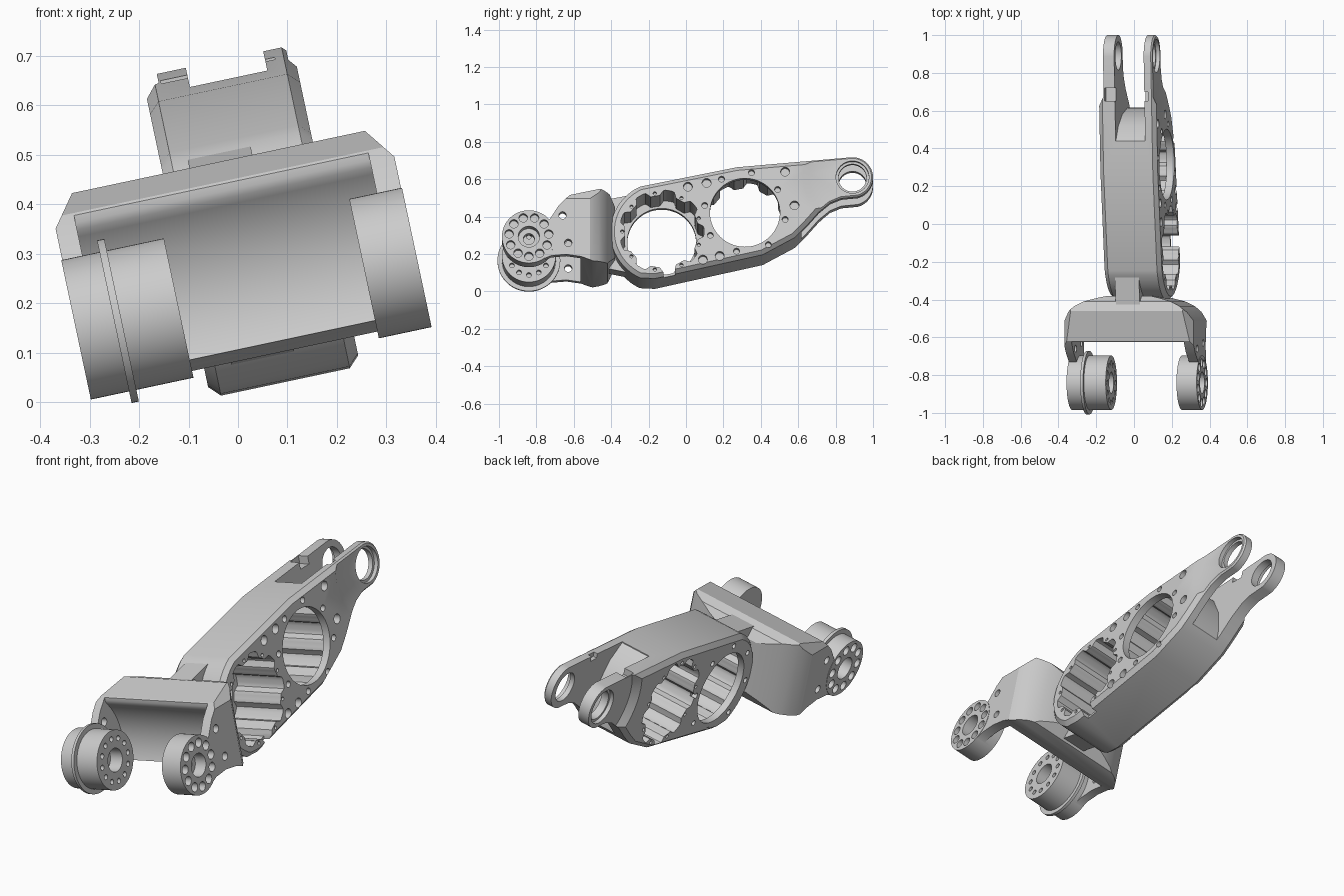
import bpy, bmesh, math
from mathutils import Matrix

if "Cube" in bpy.data.objects:
    bpy.data.objects.remove(bpy.data.objects["Cube"])

# whole assembly is modelled upright (u, y, w) and then rolled about the y axis
ROLL = Matrix.Translation((0, 0, 0.3)) @ Matrix.Rotation(math.radians(-12), 4, 'Y')
MAPS = {'side': lambda a, b, d: (d, a, b),    # (y, w) extruded along u
        'plan': lambda a, b, d: (a, b, d),    # (u, y) extruded along w
        'front': lambda a, b, d: (a, d, b)}   # (u, w) extruded along y


def arc(cy, cz, r, a0, a1, n):
    return [(cy + r * math.cos(math.radians(a0 + (a1 - a0) * i / n)),
             cz + r * math.sin(math.radians(a0 + (a1 - a0) * i / n))) for i in range(n + 1)]


def circle(cy, cz, r, n=64):
    return arc(cy, cz, r, 0, 360, n)[:-1]


def solids(name, parts, view='side'):
    """One object from several lofted prisms: (points, start, end[, end points])."""
    bm = bmesh.new()
    f = MAPS[view]
    for p in parts:
        pts, d0, d1 = p[:3]
        end = p[3] if len(p) > 3 else pts
        a = [bm.verts.new(f(x, y, d0)) for x, y in pts]
        b = [bm.verts.new(f(x, y, d1)) for x, y in end]
        bm.faces.new(a)
        bm.faces.new(b[::-1])
        n = len(a)
        for i in range(n):
            bm.faces.new((a[i], b[i], b[(i + 1) % n], a[(i + 1) % n]))
    bmesh.ops.recalc_face_normals(bm, faces=bm.faces)
    me = bpy.data.meshes.new(name)
    bm.to_mesh(me)
    bm.free()
    ob = bpy.data.objects.new(name, me)
    bpy.context.collection.objects.link(ob)
    return ob


def apply(ob, mod):
    bpy.context.view_layer.objects.active = ob
    bpy.ops.object.modifier_apply(modifier=mod.name)


def boolean(ob, op, parts, view='side'):
    tool = solids('cutter', parts, view)
    tool.hide_render = True
    m = ob.modifiers.new('bool', 'BOOLEAN')
    m.operation, m.solver, m.object = op, 'EXACT', tool
    apply(ob, m)
    bpy.data.objects.remove(tool)


def bevel(ob, width, angle=60):
    m = ob.modifiers.new('bevel', 'BEVEL')
    m.width, m.segments, m.limit_method = width, 1, 'ANGLE'
    m.angle_limit, m.use_clamp_overlap = math.radians(angle), False
    apply(ob, m)


def finish(ob):
    ob.data.transform(ROLL)
    bpy.ops.object.select_all(action='DESELECT')
    ob.select_set(True)
    bpy.context.view_layer.objects.active = ob
    bpy.ops.object.shade_smooth_by_angle(angle=math.radians(28))


def ring(cy, cz, R, n, r, d0, d1, phase=0):
    return [(circle(y, z, r, 16), d0, d1)
            for y, z in arc(cy, cz, R, phase, phase + 360, n)[:-1]]


# ---------- long link body ----------
L, R = -0.115, 0.195                     # left and right faces
H1, H2, EYE = (-0.13, -0.02), (0.315, 0.083), (0.89, 0.28)
outline = (arc(*H1, 0.275, 115, 245, 22)
           + [(-0.166, -0.273), (0.41, -0.143), (0.58, -0.05), (0.64, 0.01),
              (0.71, 0.09), (0.77, 0.14), (0.83, 0.165)]
           + arc(*EYE, 0.11, 285, 452, 22) + [(0.27, 0.335)])
body = solids('link_body', [(outline, L, R)])
bevel(body, 0.022)

# clevis slot between the two eye arms
slot = [(0.44, 0.5), (0.44, 0.345), (0.52, 0.28), (0.58, 0.18), (0.615, 0.05),
        (0.62, -0.2), (1.1, -0.2), (1.1, 0.5)]
boolean(body, 'DIFFERENCE', [(slot, -0.025, 0.135)])
# thinned eye faces with a sloped round step
boolean(body, 'DIFFERENCE', [
    (circle(*EYE, 0.235), R - 0.014, R + 0.01, circle(*EYE, 0.285)),
    (circle(*EYE, 0.235), L + 0.03, L - 0.01, circle(*EYE, 0.285))])
# eye bores with counterbores
boolean(body, 'DIFFERENCE', [(circle(*EYE, 0.075), -0.3, 0.4)])
boolean(body, 'DIFFERENCE', [(circle(*EYE, 0.088), 0.16, 0.4),
                             (circle(*EYE, 0.088), -0.3, -0.065)])


# ribbed motor pockets, one from each side, and their through bores
def scallop(c, n=9):
    pts = []
    for i in range(144):
        t = 2 * math.pi * i / 144
        r = 0.211 + 0.015 * max(-1, min(1, 2.2 * math.cos(n * t)))
        pts.append((c[0] + r * math.cos(t), c[1] + r * math.sin(t)))
    return pts


boolean(body, 'DIFFERENCE', [(scallop(H1), -0.08, 0.4)])
boolean(body, 'DIFFERENCE', [(scallop(H2), -0.4, 0.155)])
boolean(body, 'DIFFERENCE', [(circle(*H1, 0.184, 80), -0.4, 0.4),
                             (circle(*H2, 0.187, 80), -0.4, 0.4)])
# bolt holes: right face pattern, left ring, rib screws
big = [(.01, .56), (.11, .58), (.53, .64), (.58, .46), (.18, .19), (.09, .17)]
small = [(.19, .60), (.35, .635), (.49, .545), (.53, .385), (.44, .25), (.27, .215),
         (.13, .30), (.10, .46)]
holes = [(circle(y, (z - .34) / .978, r, 20), R - 0.035, R + 0.05)
         for group, r in ((big, 0.024), (small, 0.016)) for y, z in group]
holes += ring(*H1, 0.222, 8, 0.014, L - 0.05, L + 0.025, 12)
holes += ring(*H1, 0.211, 9, 0.009, R - 0.03, R + 0.05, 20)
holes += ring(*H2, 0.211, 9, 0.009, L - 0.05, L + 0.03, 20)
boolean(body, 'DIFFERENCE', holes)


# cable notches: pocket wall and the inner top edges of the arms
def box(y0, y1, w0, w1):
    return [(y0, w0), (y1, w0), (y1, w1), (y0, w1)]


boolean(body, 'DIFFERENCE', [(box(-0.12, -0.06, -0.32, -0.18), 0.145, 0.3),
                             (box(0.65, 0.72, 0.335, 0.5), -0.08, 0.0),
                             (box(0.65, 0.70, 0.345, 0.5), 0.1, 0.155)])
finish(body)

# ---------- neck joining body and yoke ----------
neck = solids('neck', [([(-0.45, 0.175), (-0.27, 0.21), (-0.37, 0.1), (-0.37, -0.1),
                         (-0.28, -0.225), (-0.45, -0.19)], -0.06, 0.07)])
finish(neck)

# ---------- front yoke ----------
PIV = (-0.84, -0.082)
side = (arc(*PIV, 0.142, 40, 300, 40)
        + [(-0.72, -0.185), (-0.64, -0.178), (-0.56, -0.19), (-0.5, -0.212), (-0.42, -0.208),
           (-0.38, -0.15), (-0.38, 0.13), (-0.41, 0.175), (-0.46, 0.19), (-0.62, 0.15),
           (-0.68, 0.09), (-0.715, 0.035)])
yoke = solids('yoke', [(side, -0.35, 0.35)])
# rounded back corners in plan, chamfered shoulders from the front
half = [(0.36, -1.1), (0.36, -0.53), (0.345, -0.505), (0.32, -0.465), (0.285, -0.435),
        (0.235, -0.41), (0.17, -0.392), (0.09, -0.375)]
boolean(yoke, 'INTERSECT', [(half + [(-u, y) for u, y in half[::-1]], -0.5, 0.5)], 'plan')
hull = [(0.37, -0.4), (0.37, 0.10), (0.295, 0.20), (0.295, 0.3)]
boolean(yoke, 'INTERSECT', [(hull + [(-u, w) for u, w in hull[::-1]], -1.2, 0)], 'front')
# swept clearance between the arms, concave around the pivot axis
clear = arc(*PIV, 0.295, -45, 42, 24) + [(-0.625, 0.13), (-0.625, 0.4), (-1.2, 0.4), (-1.2, -0.4),
                                         (-0.63, -0.4)]
w0, w1 = [(y - 0.01, w) for y, w in clear], clear
boolean(yoke, 'DIFFERENCE', [(w1, -0.308, 0.3)])
# pivot bosses and flange
boolean(yoke, 'UNION', [(circle(*PIV, 0.144), -0.352, -0.14)])
boolean(yoke, 'UNION', [(circle(*PIV, 0.144), 0.243, 0.352)])
boolean(yoke, 'UNION', [(circle(*PIV, 0.168), -0.273, -0.258)])
# bolt circles, centre bores and arm screws
cuts = [(circle(*PIV, 0.057, 40), -0.21, 0.0), (circle(*PIV, 0.057, 40), 0.29, 0.5),
        (circle(*PIV, 0.057, 40), -0.5, -0.29)]
cuts += ring(*PIV, 0.105, 12, 0.013, -0.17, 0.0)
cuts += ring(*PIV, 0.107, 11, 0.023, 0.317, 0.5, 8)
cuts += ring(*PIV, 0.107, 10, 0.023, -0.5, -0.317, 8)
for y, w in ((-0.66, 0.035), (-0.63, -0.115)):
    cuts += [(circle(y, w, 0.02, 20), 0.25, 0.5), (circle(y, w, 0.02, 20), -0.5, -0.25)]
boolean(yoke, 'DIFFERENCE', cuts)
boolean(yoke, 'DIFFERENCE', [(circle(*PIV, 0.03, 32), 0.1, 0.5)])
finish(yoke)
